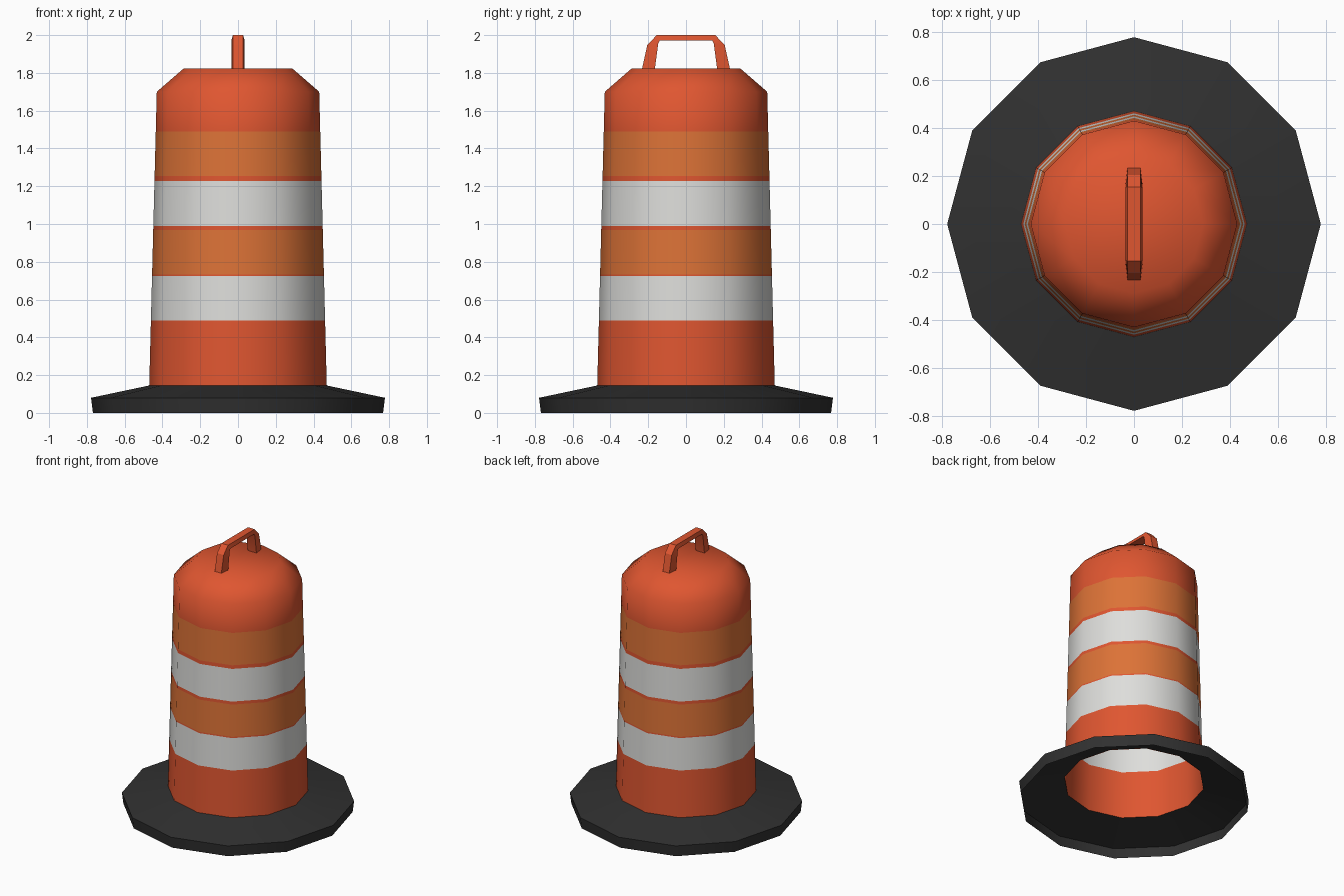
import bpy, bmesh, math

if "Cube" in bpy.data.objects:
    bpy.data.objects.remove(bpy.data.objects["Cube"])

SIDES = 12


def material(name, rgb):
    m = bpy.data.materials.new(name)
    m.diffuse_color = (*rgb, 1)
    m.use_nodes = True
    m.node_tree.nodes["Principled BSDF"].inputs["Base Color"].default_value = m.diffuse_color
    return m


RED = material("red_orange", (0.74, 0.093, 0.03))
ORANGE = material("reflective_orange", (0.72, 0.17, 0.038))
WHITE = material("reflective_white", (0.73, 0.73, 0.71))
BLACK = material("black_rubber", (0.03, 0.03, 0.03))


def finish(name, bm, mats, angle):
    me = bpy.data.meshes.new(name)
    bm.to_mesh(me)
    bm.free()
    ob = bpy.data.objects.new(name, me)
    bpy.context.collection.objects.link(ob)
    for m in mats:
        me.materials.append(m)
    bpy.ops.object.select_all(action='DESELECT')
    ob.select_set(True)
    bpy.context.view_layer.objects.active = ob
    bpy.ops.object.shade_smooth_by_angle(angle=math.radians(angle))
    return ob


def lathe(name, profile, mats, bands, cap, angle):
    """Open shell from (radius, z) rings, bottom to top; bands = material index per ring gap."""
    bm = bmesh.new()
    rings = [[bm.verts.new((r * math.cos(2 * math.pi * i / SIDES),
                            r * math.sin(2 * math.pi * i / SIDES), z))
              for i in range(SIDES)] for r, z in profile]
    for lo, hi, band in zip(rings, rings[1:], bands):
        for i in range(SIDES):
            j = (i + 1) % SIDES
            bm.faces.new((lo[i], lo[j], hi[j], hi[i])).material_index = band
    if cap:
        bm.faces.new(rings[-1])
    return finish(name, bm, mats, angle)


# rubber base ring, open underneath
lathe("base_ring", [(0.768, 0), (0.778, 0.08), (0.47, 0.145)], [BLACK], [0, 0], False, 60)

# hollow tapered drum with reflective stripes and a chamfered top
heights = [0.143, 0.488, 0.724, 0.733, 0.968, 0.99, 1.228, 1.254, 1.49, 1.70]
wall = [(0.47 - 0.04 * (z - 0.143) / 1.557, z) for z in heights]
lathe("drum", wall + [(0.288, 1.823)], [RED, ORANGE, WHITE],
      [0, 2, 0, 1, 0, 2, 0, 1, 0, 0], True, 60)

# carrying handle: trapezoid section, narrower on the outside
half = [((0.233, 1.82), (0.165, 1.82)),
        ((0.205, 1.947), (0.147, 1.955)),
        ((0.155, 2.0), (0.138, 1.972))]
path = half + [((-o[0], o[1]), (-i[0], i[1])) for o, i in reversed(half)]
bm = bmesh.new()
sections = [[bm.verts.new((x, y, z)) for x, (y, z) in
             ((-0.027, o), (0.027, o), (0.035, i), (-0.035, i))] for o, i in path]
for a, b in zip(sections, sections[1:]):
    for k in range(4):
        n = (k + 1) % 4
        bm.faces.new((a[k], a[n], b[n], b[k]))
bm.faces.new(sections[0])
bm.faces.new(sections[-1])
bmesh.ops.recalc_face_normals(bm, faces=bm.faces[:])
finish("handle", bm, [RED], 30)
